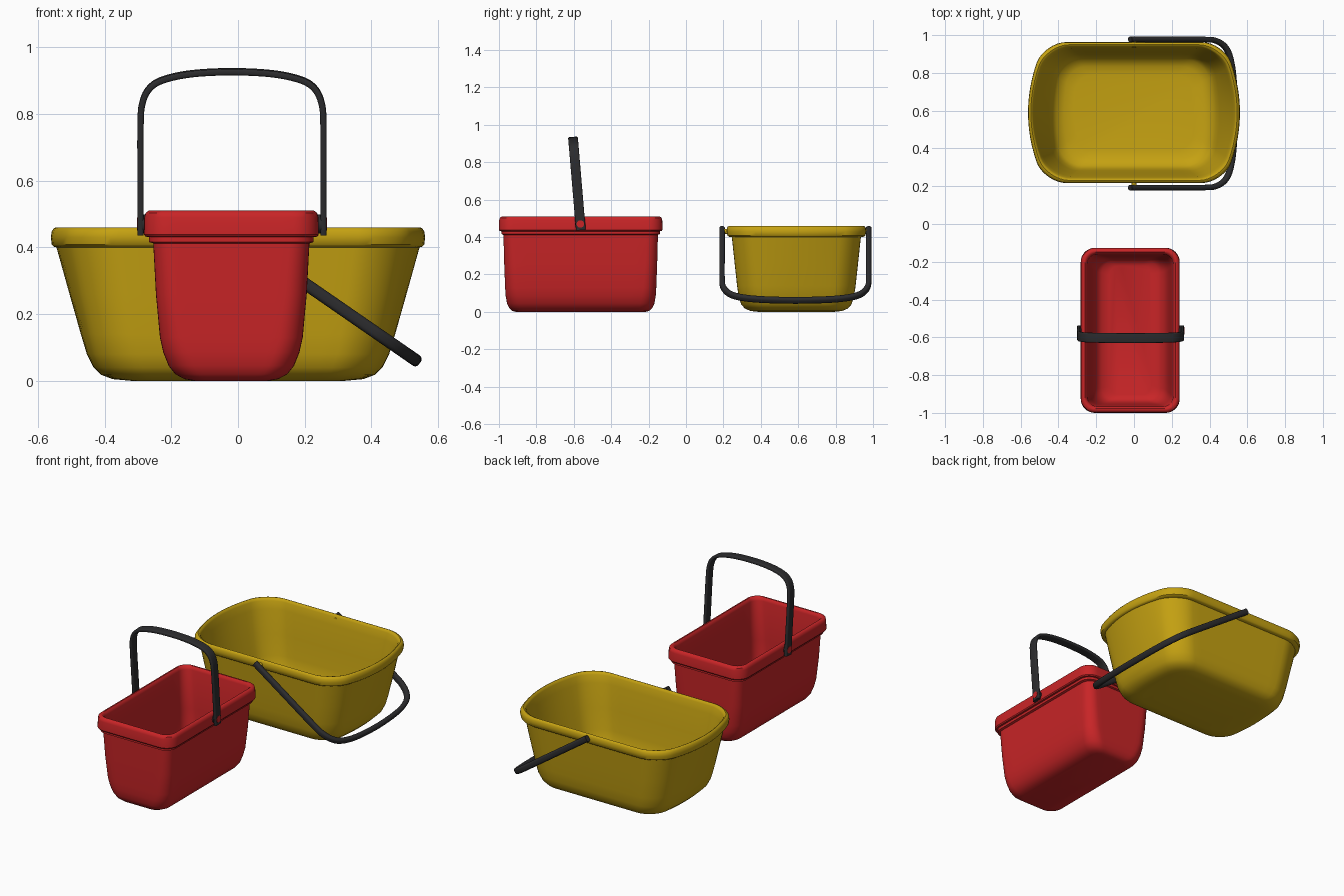
import bpy, bmesh, math
from mathutils import Vector

if "Cube" in bpy.data.objects:
    bpy.data.objects.remove(bpy.data.objects["Cube"])


def material(name, rgb):
    m = bpy.data.materials.new(name)
    m.diffuse_color = (*rgb, 1)
    m.use_nodes = True
    m.node_tree.nodes["Principled BSDF"].inputs["Base Color"].default_value = m.diffuse_color
    return m


RED = material("red plastic", (0.58, 0.018, 0.02))
YELLOW = material("mustard plastic", (0.56, 0.36, 0.006))
BLACK = material("black plastic", (0.025, 0.025, 0.027))


def finish(bm, name, mat, angle=40):
    bmesh.ops.recalc_face_normals(bm, faces=bm.faces)
    me = bpy.data.meshes.new(name)
    bm.to_mesh(me)
    bm.free()
    me.materials.append(mat)
    ob = bpy.data.objects.new(name, me)
    bpy.context.collection.objects.link(ob)
    bpy.ops.object.select_all(action='DESELECT')
    ob.select_set(True)
    bpy.context.view_layer.objects.active = ob
    bpy.ops.object.shade_smooth_by_angle(angle=math.radians(angle))
    return ob


def outline(hx, hy, r, bow, seg=8, side=12):
    """Rounded rectangle whose x ends bulge outward by bow."""
    pts = []
    corners = []
    for k, (sx, sy) in enumerate([(1, 1), (-1, 1), (-1, -1), (1, -1)]):
        corners.append([(sx * (hx - r) + r * math.cos(math.pi / 2 * (k + i / seg)),
                         sy * (hy - r) + r * math.sin(math.pi / 2 * (k + i / seg)))
                        for i in range(seg + 1)])
    for k in range(4):
        pts += corners[k]
        a, b = corners[k][-1], corners[(k + 1) % 4][0]
        pts += [(a[0] + (b[0] - a[0]) * i / side, a[1] + (b[1] - a[1]) * i / side)
                for i in range(1, side)]
    return [(x + bow * (x / hx) * (1 - (y / hy) ** 2), y) for x, y in pts]


def tub(name, mat, cx, cy, profile):
    """Loft rings of (half x, half y, corner radius, bow, z), capped at both ends."""
    bm = bmesh.new()
    rings = [[bm.verts.new((cx + x, cy + y, z)) for x, y in outline(hx, hy, r, bow)]
             for hx, hy, r, bow, z in profile]
    n = len(rings[0])
    for a, b in zip(rings, rings[1:]):
        for i in range(n):
            bm.faces.new((a[i], a[(i + 1) % n], b[(i + 1) % n], b[i]))
    bm.faces.new(rings[0])
    bm.faces.new(rings[-1])
    return finish(bm, name, mat)


def smooth_path(pts, steps=6):
    p = [Vector(q) for q in pts]
    p = [2 * p[0] - p[1]] + p + [2 * p[-1] - p[-2]]
    out = []
    for a, b, c, d in zip(p, p[1:], p[2:], p[3:]):
        for i in range(steps):
            t = i / steps
            out.append(0.5 * (2 * b + (c - a) * t + (2 * a - 5 * b + 4 * c - d) * t * t
                              + (3 * b - a - 3 * c + d) * t ** 3))
    return out + [p[-2]]


def handle(name, origin, across, along, half_path, thick, width, r):
    """Sweep a rounded bar along a mirrored U lying in the across/along plane."""
    O, U, V = Vector(origin), Vector(across).normalized(), Vector(along).normalized()
    W = U.cross(V)
    path = smooth_path(half_path + [(-u, v) for u, v in reversed(half_path[:-1])])
    section = outline(thick / 2, width / 2, r, 0, 4, 1)
    bm = bmesh.new()
    rings = []
    for i, p in enumerate(path):
        t = (path[min(i + 1, len(path) - 1)] - path[max(i - 1, 0)]).normalized()
        nrm = Vector((-t.y, t.x))
        rings.append([bm.verts.new(O + U * (p.x + nrm.x * s) + V * (p.y + nrm.y * s) + W * w)
                      for s, w in section])
    n = len(section)
    for a, b in zip(rings, rings[1:]):
        for i in range(n):
            bm.faces.new((a[i], a[(i + 1) % n], b[(i + 1) % n], b[i]))
    bm.faces.new(rings[0])
    bm.faces.new(rings[-1])
    return finish(bm, name, BLACK)


def pegs(name, mat, origin, across, inner, outer, radius):
    """A hinge peg on each side, running from inner to outer along the axis."""
    axis = Vector(across)
    for s, side in ((1, "a"), (-1, "b")):
        bm = bmesh.new()
        bmesh.ops.create_cone(bm, cap_ends=True, segments=24, radius1=radius,
                              radius2=radius, depth=outer - inner)
        rot = axis.to_track_quat('Z', 'Y')
        for v in bm.verts:
            v.co = rot @ v.co + Vector(origin) + axis * s * (inner + outer) / 2
        finish(bm, name + "_" + side, mat)


# Red basket: outer wall, stepped rim, inner wall, floor
tub("red_basket", RED, -0.02, -0.563, [
    (0.11, 0.345, 0.05, 0, 0.0), (0.14, 0.365, 0.06, 0, 0.005), (0.168, 0.382, 0.07, 0, 0.02),
    (0.188, 0.394, 0.075, 0, 0.045), (0.204, 0.401, 0.075, 0, 0.085), (0.214, 0.404, 0.07, 0, 0.13),
    (0.226, 0.409, 0.065, 0, 0.26), (0.234, 0.413, 0.06, 0, 0.412), (0.247, 0.423, 0.065, 0, 0.416),
    (0.247, 0.423, 0.065, 0, 0.431), (0.257, 0.432, 0.07, 0, 0.432), (0.262, 0.437, 0.075, 0, 0.438),
    (0.261, 0.436, 0.075, 0, 0.49), (0.257, 0.432, 0.07, 0, 0.503), (0.248, 0.423, 0.065, 0, 0.51),
    (0.240, 0.415, 0.06, 0, 0.51), (0.232, 0.407, 0.055, 0, 0.503), (0.228, 0.403, 0.055, 0, 0.49),
    (0.213, 0.395, 0.06, 0, 0.26), (0.201, 0.390, 0.065, 0, 0.13), (0.190, 0.386, 0.07, 0, 0.085),
    (0.174, 0.378, 0.07, 0, 0.05), (0.15, 0.365, 0.06, 0, 0.03), (0.11, 0.342, 0.05, 0, 0.02)])

# Yellow basket: flared, with bowed ends and a rolled rim
tub("yellow_basket", YELLOW, 0.0, 0.59, [
    (0.30, 0.20, 0.08, 0.02, 0.0), (0.345, 0.245, 0.09, 0.03, 0.005), (0.375, 0.275, 0.10, 0.035, 0.018),
    (0.393, 0.295, 0.11, 0.04, 0.04), (0.408, 0.308, 0.11, 0.045, 0.08), (0.419, 0.317, 0.11, 0.052, 0.14),
    (0.437, 0.33, 0.11, 0.068, 0.26), (0.456, 0.345, 0.11, 0.088, 0.40), (0.462, 0.361, 0.11, 0.09, 0.402),
    (0.468, 0.368, 0.11, 0.09, 0.408), (0.470, 0.373, 0.11, 0.091, 0.43), (0.468, 0.371, 0.11, 0.09, 0.448),
    (0.462, 0.366, 0.11, 0.09, 0.457), (0.456, 0.359, 0.11, 0.09, 0.46), (0.449, 0.352, 0.11, 0.09, 0.456),
    (0.445, 0.347, 0.11, 0.089, 0.445), (0.439, 0.338, 0.11, 0.084, 0.40), (0.421, 0.322, 0.11, 0.066, 0.26),
    (0.403, 0.308, 0.11, 0.05, 0.14), (0.392, 0.298, 0.11, 0.043, 0.08), (0.375, 0.28, 0.10, 0.038, 0.045),
    (0.34, 0.245, 0.09, 0.03, 0.025), (0.30, 0.20, 0.08, 0.02, 0.018)])

# Raised handle and its hinges
pivot = (-0.018, -0.565, 0.47)
handle("red_basket_handle", pivot, (1, 0, 0), (0, -0.085, 1),
       [(0.274, -0.033), (0.274, 0.10), (0.274, 0.30), (0.268, 0.365), (0.247, 0.408),
        (0.205, 0.434), (0.12, 0.452), (0, 0.458)], 0.019, 0.052, 0.007)
pegs("red_basket_hinge", RED, pivot, (1, 0, 0), 0.24, 0.285, 0.02)
pegs("red_basket_lug", BLACK, pivot, (1, 0, 0), 0.25, 0.268, 0.028)

# Lowered handle and its hinges
pivot = (0, 0.585, 0.43)
handle("yellow_basket_handle", pivot, (0, 1, 0), (0.54, 0, -0.373),
       [(0.392, -0.025), (0.392, 0.20), (0.392, 0.45), (0.384, 0.53), (0.35, 0.588),
        (0.29, 0.620), (0.18, 0.640), (0, 0.648)], 0.029, 0.037, 0.013)
pegs("yellow_basket_hinge", YELLOW, pivot, (0, 1, 0), 0.35, 0.385, 0.014)
